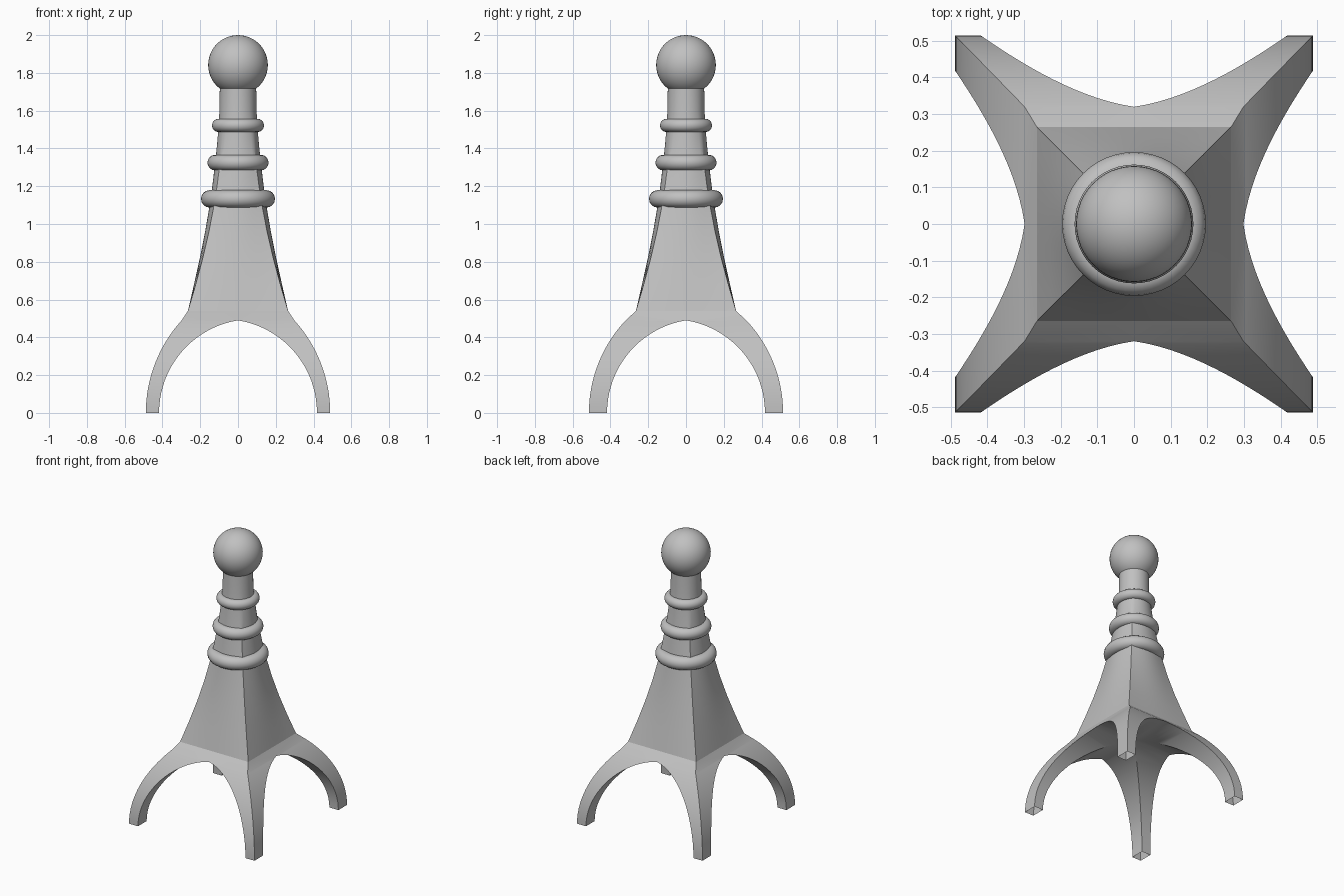
import bpy
import bmesh
from math import sin, cos, acos, sqrt, pi, radians

cube = bpy.data.objects.get("Cube")
if cube:
    bpy.data.objects.remove(cube, do_unlink=True)

stone = bpy.data.materials.new("grey_stone")
stone.use_nodes = True
GREY = (0.53, 0.53, 0.53, 1.0)
stone.diffuse_color = GREY
stone.node_tree.nodes["Principled BSDF"].inputs["Base Color"].default_value = GREY


def finish(obj):
    """Give an object its material and smooth shading with sharp corners."""
    obj.data.materials.clear()
    obj.data.materials.append(stone)
    bpy.ops.object.select_all(action='DESELECT')
    obj.select_set(True)
    bpy.context.view_layer.objects.active = obj
    bpy.ops.object.shade_smooth_by_angle(angle=radians(28))


def from_bmesh(name, bm):
    bmesh.ops.remove_doubles(bm, verts=bm.verts, dist=0.0005)
    bmesh.ops.recalc_face_normals(bm, faces=bm.faces)
    mesh = bpy.data.meshes.new(name)
    bm.to_mesh(mesh)
    bm.free()
    obj = bpy.data.objects.new(name, mesh)
    bpy.context.collection.objects.link(obj)
    finish(obj)


def loft(bm, rings):
    """Skin consecutive closed rings of points with quads."""
    rows = [[bm.verts.new(p) for p in ring] for ring in rings]
    for low, high in zip(rows, rows[1:]):
        n = len(low)
        for i in range(n):
            j = (i + 1) % n
            quad = (low[i], low[j], high[j], high[i])
            bm.faces.new(quad)
    return rows


# Arched base: four square legs that meet in a pointed groin vault
SHOULDER_Z, SHOULDER = 0.54, 0.265
ARCH_R, ARCH_OFF = 0.496, 0.078
STEPS = 20


def flare(z, radius, offset):
    return sqrt(radius ** 2 - z ** 2) - offset


bm = bmesh.new()
top_angle = acos(ARCH_OFF / ARCH_R)
for sx in (-1, 1):
    for sy in (-1, 1):
        rings = []
        for k in range(STEPS + 1):
            angle = top_angle * k / STEPS
            z = ARCH_R * sin(angle)
            inner = max(0.0, ARCH_R * cos(angle) - ARCH_OFF)
            wx = flare(z, 0.727, 0.239)
            wy = flare(z, 0.714, 0.200)
            rings.append([(sx * x, sy * y, z) for x, y in
                          ((inner, inner), (wx, inner), (wx, wy), (inner, wy))])
        rows = loft(bm, rings)
        # Solid shoulder between the arch tops and the tapered body
        s = SHOULDER
        ends = [bm.verts.new((sx * x, sy * y, SHOULDER_Z))
                for x, y in ((s, 0), (s, s), (0, s))]
        last = rows[-1]
        bm.faces.new((last[1], last[2], ends[1], ends[0]))
        bm.faces.new((last[2], last[3], ends[2], ends[1]))
from_bmesh("arched_base", bm)

# Tapered body: square at the shoulder, turning round towards the neck
PROFILE = [(0.54, 0.265), (0.68, 0.233), (0.82, 0.202), (0.96, 0.174),
           (1.1, 0.15), (1.2, 0.136), (1.3, 0.124), (1.4, 0.113),
           (1.5, 0.104), (1.6, 0.098), (1.75, 0.096)]
SIDE = 12
bm = bmesh.new()
rings = []
for z, half in PROFILE:
    blend = min(1.0, (z - SHOULDER_Z) / 1.06)
    ring = []
    for i in range(4 * SIDE):
        a = -pi / 4 + 2 * pi * i / (4 * SIDE)
        to_square = 1 / max(abs(cos(a)), abs(sin(a)))
        r = half * (to_square * (1 - blend) + blend)
        ring.append((r * cos(a), r * sin(a), z))
    rings.append(ring)
loft(bm, rings)
from_bmesh("tapered_body", bm)

# Rounded collars: height, outer radius, tube radius
for name, z, outer, tube in (("lower_collar", 1.133, 0.196, 0.046),
                             ("middle_collar", 1.325, 0.162, 0.041),
                             ("upper_collar", 1.522, 0.138, 0.035)):
    bpy.ops.mesh.primitive_torus_add(
        major_segments=48, minor_segments=16,
        major_radius=outer - tube, minor_radius=tube, location=(0, 0, z))
    bpy.context.object.name = name
    finish(bpy.context.object)

# Ball on top
bpy.ops.mesh.primitive_uv_sphere_add(
    segments=48, ring_count=24, radius=0.158, location=(0, 0, 1.842))
bpy.context.object.name = "ball_finial"
finish(bpy.context.object)
